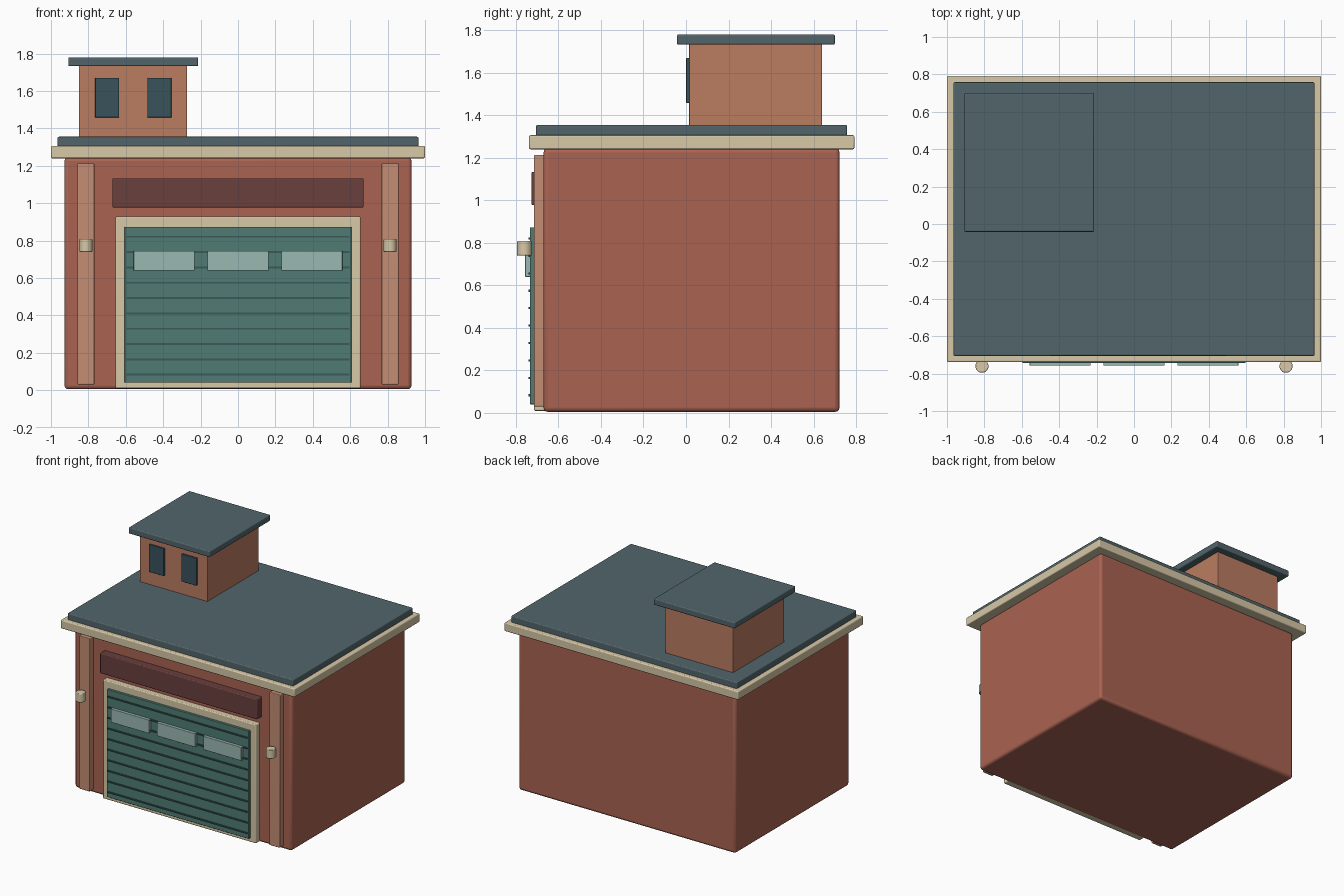
import bpy, math

if "Cube" in bpy.data.objects:
    bpy.data.objects.remove(bpy.data.objects["Cube"])

def material(name, rgb):
    m = bpy.data.materials.new(name)
    m.diffuse_color = (*rgb, 1)
    m.use_nodes = True
    m.node_tree.nodes["Principled BSDF"].inputs["Base Color"].default_value = m.diffuse_color
    return m

BRICK = material("brick", (0.40, 0.125, 0.085))
CLAY = material("clay", (0.50, 0.20, 0.12))
PILASTER = material("pilaster_tan", (0.55, 0.27, 0.17))
CREAM = material("cream", (0.68, 0.58, 0.39))
SLATE = material("slate", (0.085, 0.13, 0.145))
TEAL = material("teal", (0.08, 0.20, 0.175))
DARK_TEAL = material("dark_teal", (0.04, 0.10, 0.095))
MAROON = material("maroon", (0.14, 0.05, 0.045))
GLASS = material("glass", (0.33, 0.48, 0.44))
DARK_GLASS = material("dark_glass", (0.04, 0.085, 0.105))

def finish(ob, name, mat, bevel, segments=3):
    ob.name = name
    ob.data.materials.append(mat)
    if bevel:
        mod = ob.modifiers.new("bevel", 'BEVEL')
        mod.width, mod.segments = bevel, segments
        mod.limit_method = 'ANGLE'
    bpy.ops.object.shade_smooth_by_angle(angle=math.radians(35))
    return ob

def box(name, x, y, z, mat, bevel=0.0):
    """Box from (min, max) pairs on each axis."""
    bpy.ops.mesh.primitive_cube_add(size=1, location=[(a + b) / 2 for a, b in (x, y, z)])
    ob = bpy.context.object
    ob.scale = [b - a for a, b in (x, y, z)]
    bpy.ops.object.transform_apply(location=False, rotation=False, scale=True)
    return finish(ob, name, mat, bevel)

# Main hall, cornice and flat roof
box("hall", (-0.928, 0.928), (-0.67, 0.722), (0.005, 1.245), BRICK, 0.02)
box("cornice", (-1, 1), (-0.738, 0.792), (1.24, 1.306), CREAM, 0.007)
box("roof", (-0.965, 0.965), (-0.705, 0.758), (1.30, 1.355), SLATE, 0.007)

# Rooftop tower
box("tower", (-0.85, -0.272), (0.015, 0.64), (1.34, 1.74), CLAY, 0.004)
box("tower_roof", (-0.907, -0.213), (-0.042, 0.70), (1.732, 1.78), SLATE, 0.007)
for i, x in enumerate((-0.70, -0.42)):
    box(f"tower_window_{i + 1}", (x - 0.064, x + 0.064), (0.001, 0.022), (1.458, 1.67),
        DARK_GLASS, 0.003)

# Garage door with surround, slat ribs and panes
box("door_surround", (-0.655, 0.655), (-0.715, -0.655), (0.01, 0.928), CREAM, 0.006)
box("door", (-0.607, 0.607), (-0.734, -0.70), (0.04, 0.873), TEAL, 0.004)
for i in range(10):
    z = 0.083 + i * 0.0819
    box(f"door_rib_{i + 1}", (-0.595, 0.595), (-0.742, -0.73), (z - 0.005, z + 0.005), DARK_TEAL)
for i in range(3):
    x = (i - 1) * 0.395
    box(f"door_pane_{i + 1}", (x - 0.163, x + 0.163), (-0.757, -0.73), (0.64, 0.744), GLASS, 0.002)

# Blank sign board above the door
box("sign_board", (-0.672, 0.672), (-0.727, -0.66), (0.977, 1.133), MAROON, 0.006)

# Pilasters and wall lamps
for side, label in ((-1, "left"), (1, "right")):
    c = side * 0.813
    box(f"{label}_pilaster", (c - 0.045, c + 0.045), (-0.715, -0.655), (0.03, 1.213), PILASTER, 0.005)
    bpy.ops.mesh.primitive_cylinder_add(vertices=32, radius=0.035, depth=0.068,
                                        location=(c, -0.76, 0.774))
    finish(bpy.context.object, f"{label}_lamp", CREAM, 0.004, 2)
